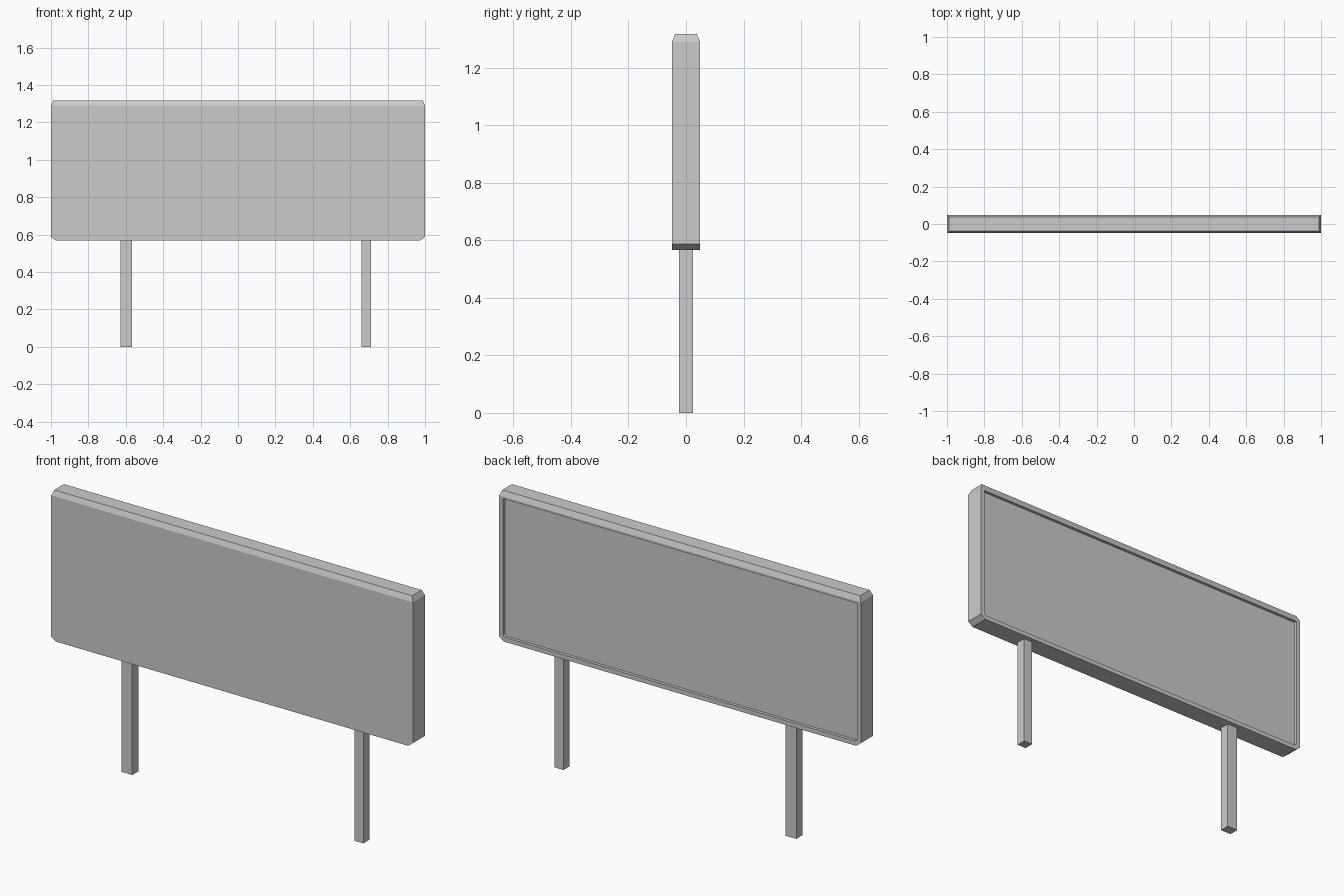
import bpy, bmesh

if "Cube" in bpy.data.objects:
    bpy.data.objects.remove(bpy.data.objects["Cube"])


def finish(bm, name):
    mesh = bpy.data.meshes.new(name)
    bmesh.ops.recalc_face_normals(bm, faces=bm.faces[:])
    bm.to_mesh(mesh)
    bm.free()
    obj = bpy.data.objects.new(name, mesh)
    bpy.context.collection.objects.link(obj)
    return obj


# Sign panel: clipped lower corners, bevelled top, recessed back
half_section = [(0.973, 0.0485, 0.567), (1.0, 0.0485, 0.587),
                (1.0, 0.0485, 1.29), (0.988, 0.038, 1.316)]
bm = bmesh.new()
for x, y, z in half_section:
    for sx in (-1, 1):
        for sy in (-1, 1):
            bm.verts.new((sx * x, sy * y, z))
bmesh.ops.convex_hull(bm, input=bm.verts[:])
bmesh.ops.dissolve_limit(bm, angle_limit=0.01, verts=bm.verts[:], edges=bm.edges[:])
bm.normal_update()
back = max(bm.faces, key=lambda f: f.normal.y * f.calc_area())
bmesh.ops.inset_region(bm, faces=[back], thickness=0.022, use_even_offset=True)

# Raise the recess top close to the bevel, then sink the back panel
for v in back.verts:
    if v.co.z > 1.0:
        v.co.z = 1.28
rim = bmesh.ops.extrude_face_region(bm, geom=[back])
floor = [g for g in rim["geom"] if isinstance(g, bmesh.types.BMVert)]
bmesh.ops.translate(bm, vec=(0, -0.015, 0), verts=floor)
if back.is_valid:
    bmesh.ops.delete(bm, geom=[back], context='FACES_ONLY')
finish(bm, "sign_panel")


# Two square posts
def post(name, x0, x1):
    bm = bmesh.new()
    bmesh.ops.create_cube(bm, size=1)
    bmesh.ops.scale(bm, vec=(x1 - x0, 0.05, 0.57), verts=bm.verts[:])
    bmesh.ops.translate(bm, vec=((x0 + x1) / 2, 0, 0.285), verts=bm.verts[:])
    finish(bm, name)


post("left_post", -0.627, -0.567)
post("right_post", 0.66, 0.71)
